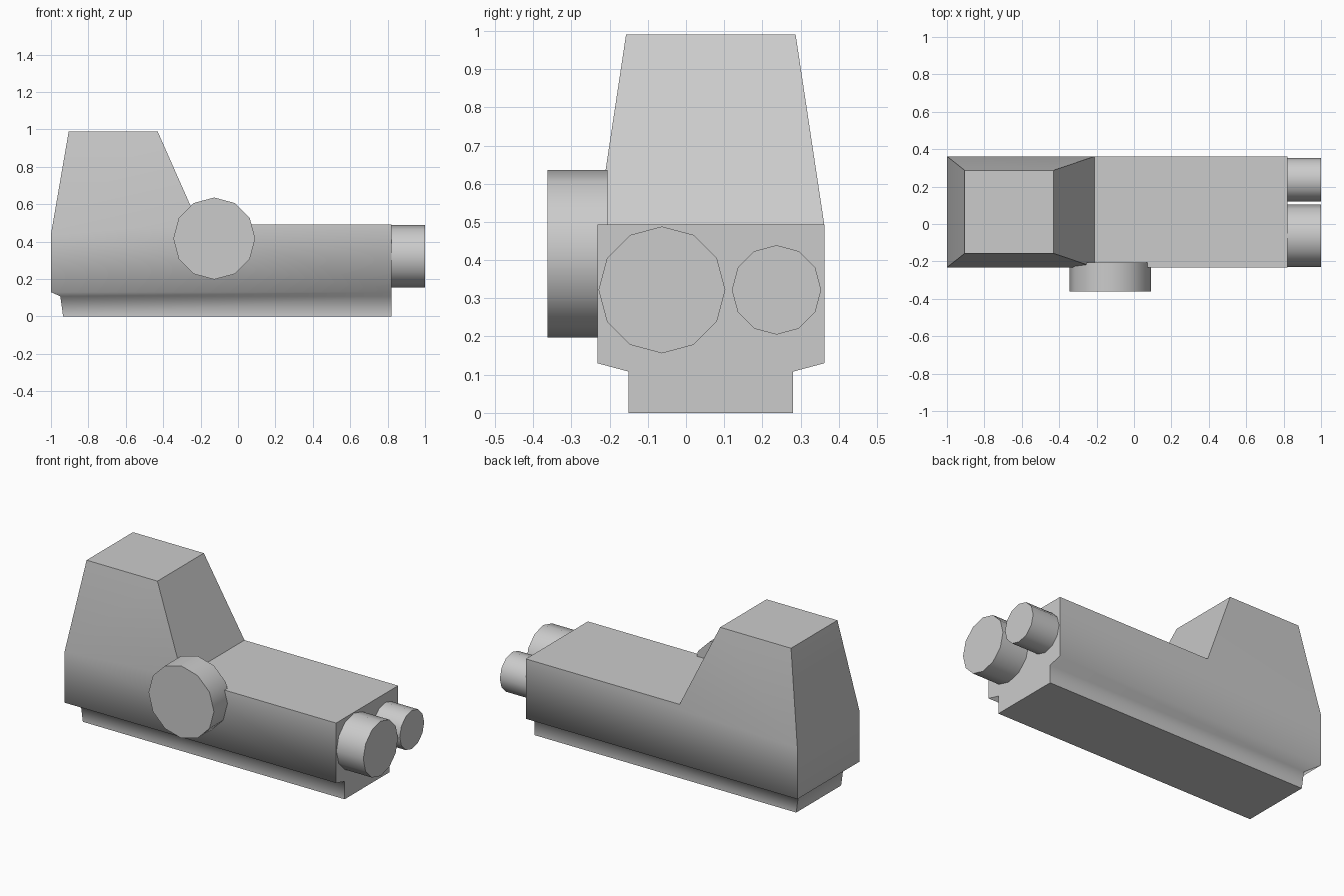
import bpy, bmesh, math
from mathutils import Matrix, Vector

cube = bpy.data.objects.get("Cube")
if cube:
    bpy.data.objects.remove(cube, do_unlink=True)

grey = bpy.data.materials.new("plain_grey")
grey.use_nodes = True
colour = (0.6, 0.6, 0.6, 1)
grey.diffuse_color = colour
grey.node_tree.nodes["Principled BSDF"].inputs["Base Color"].default_value = colour


def finish(bm, name):
    mesh = bpy.data.meshes.new(name)
    bm.to_mesh(mesh)
    bm.free()
    mesh.materials.append(grey)
    obj = bpy.data.objects.new(name, mesh)
    bpy.context.collection.objects.link(obj)
    return obj


def housing():
    """Long body with a stepped base and a tapered tower, as two mirrored flanks."""
    mid_y = 0.065
    # Flank points: x, half width, z
    points = {
        "base_rear": (-0.935, 0.215, 0), "base_front": (0.82, 0.215, 0),
        "step_rear": (-0.95, 0.215, 0.108), "step_front": (0.82, 0.215, 0.108),
        "low_rear": (-1, 0.297, 0.13), "low_front": (0.82, 0.297, 0.13),
        "high_rear": (-1, 0.297, 0.44), "high_front": (0.82, 0.297, 0.493),
        "tower_foot": (-0.21, 0.297, 0.493),
        "top_rear": (-0.905, 0.222, 0.99), "top_front": (-0.43, 0.222, 0.99),
    }
    flank = [
        "base_rear base_front step_front step_rear",
        "step_rear step_front low_front low_rear",
        "low_rear low_front high_front tower_foot high_rear",
        "high_rear tower_foot top_front top_rear",
    ]
    rear = ["base_rear", "step_rear", "low_rear", "high_rear", "top_rear"]
    cross = [("top_rear", "top_front"), ("top_front", "tower_foot"),
             ("tower_foot", "high_front"), ("base_front", "base_rear")]
    nose = ["base_front", "step_front", "low_front", "high_front"]

    bm = bmesh.new()
    sides = []
    for s in (-1, 1):
        sides.append({k: bm.verts.new((x, mid_y + s * w, z)) for k, (x, w, z) in points.items()})
    a, b = sides
    group = {}
    for i, side in enumerate(sides):
        for names in flank:
            group[bm.faces.new([side[n] for n in names.split()])] = i
    for lo, hi in zip(rear, rear[1:]):
        group[bm.faces.new([a[lo], a[hi], b[hi], b[lo]])] = 2
    for i, (p, q) in enumerate(cross):
        group[bm.faces.new([a[p], a[q], b[q], b[p]])] = 3 + i
    group[bm.faces.new([a[n] for n in nose] + [b[n] for n in reversed(nose)])] = 9

    # Shade smoothly only inside each flank and the rear
    for f in bm.faces:
        f.smooth = True
    for e in bm.edges:
        e.smooth = len({group[f] for f in e.link_faces}) == 1
    bmesh.ops.recalc_face_normals(bm, faces=bm.faces[:])
    return finish(bm, "housing")


def drum(name, start, end, radius):
    """Twelve-sided cylinder with smooth walls and flat caps."""
    start, end = Vector(start), Vector(end)
    axis = end - start
    turn = Matrix.Rotation(math.pi / 2, 4, "Y" if abs(axis.x) > abs(axis.y) else "X")
    bm = bmesh.new()
    bmesh.ops.create_cone(bm, cap_ends=True, segments=12, radius1=radius, radius2=radius,
                          depth=axis.length, matrix=Matrix.Translation((start + end) / 2) @ turn)
    for f in bm.faces:
        f.smooth = len(f.verts) == 4
    for e in bm.edges:
        e.smooth = all(f.smooth for f in e.link_faces)
    return finish(bm, name)


housing()
drum("side_dial", (-0.127, -0.205, 0.417), (-0.127, -0.362, 0.417), 0.219)
drum("large_end_drum", (0.81, -0.063, 0.322), (1, -0.063, 0.322), 0.166)
drum("small_end_drum", (0.81, 0.237, 0.322), (1, 0.237, 0.322), 0.117)
